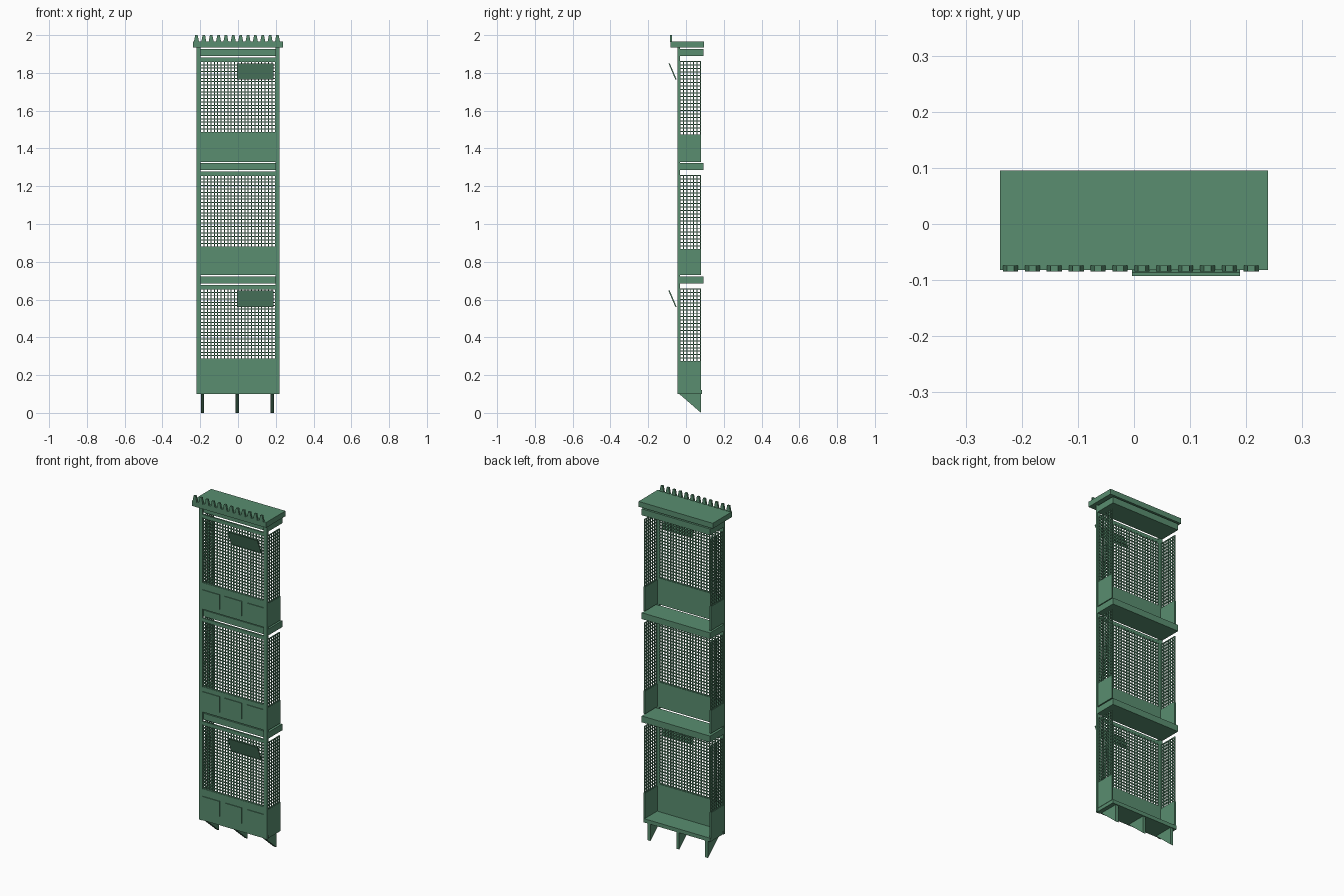
import bpy, bmesh
from mathutils import Vector

cube = bpy.data.objects.get("Cube")
if cube:
    bpy.data.objects.remove(cube)

green = bpy.data.materials.new("painted_green")
green.use_nodes = True
colour = (0.10, 0.27, 0.16, 1)
green.diffuse_color = colour
green.node_tree.nodes["Principled BSDF"].inputs["Base Color"].default_value = colour


def finish(name, bm):
    bmesh.ops.recalc_face_normals(bm, faces=bm.faces)
    mesh = bpy.data.meshes.new(name)
    bm.to_mesh(mesh)
    bm.free()
    mesh.materials.append(green)
    obj = bpy.data.objects.new(name, mesh)
    bpy.context.collection.objects.link(obj)
    return obj


def add_box(bm, x, y, z):
    """Add a box spanning three (low, high) ranges."""
    verts = bmesh.ops.create_cube(bm, size=1)["verts"]
    for v in verts:
        v.co = Vector(((r[0] + r[1]) / 2 + c * (r[1] - r[0])) for r, c in zip((x, y, z), v.co))


def box(name, x, y, z):
    bm = bmesh.new()
    add_box(bm, x, y, z)
    return finish(name, bm)


def add_prism(bm, points, offset):
    face = bm.faces.new([bm.verts.new(p) for p in points])
    ext = bmesh.ops.extrude_face_region(bm, geom=[face])
    moved = [g for g in ext["geom"] if isinstance(g, bmesh.types.BMVert)]
    bmesh.ops.translate(bm, verts=moved, vec=offset)


def steps(low, high, count):
    return [low + (high - low) * i / count for i in range(count + 1)]


W = 0.0026  # half thickness of a lattice wire


def lattice(name, span, height, columns, rows, place):
    """Woven grid; place turns a run along the wall into x and y ranges."""
    bm = bmesh.new()
    for u in steps(span[0] + W, span[1] - W, columns):
        add_box(bm, *place((u - W, u + W)), height)
    for z in steps(height[0] + W, height[1] - W, rows):
        add_box(bm, *place(span), (z - W, z + W))
    return finish(name, bm)


SIDES = (("left", 1), ("right", -1))


def side_range(sign, inner, outer):
    return tuple(sorted((sign * inner, sign * outer)))


# Front posts running the full height
for side, s in SIDES:
    box(f"{side}_front_post", side_range(s, 0.198, 0.22), (-0.046, -0.033), (0.10, 1.937))

# Three storeys: apron, raised panels, side walls and lattices
tiers = [("lower", 0.10, 0.12, 0.283, 0.658), ("middle", 0.73, 0.73, 0.877, 1.26),
         ("upper", 1.329, 1.329, 1.483, 1.863)]
panel_heights = [(0.15, 0.24), (0.757, 0.85), (1.357, 1.443)]
for (tier, base, wall_base, sill, top), panel_z in zip(tiers, panel_heights):
    box(f"{tier}_front_apron", (-0.2, 0.2), (-0.042, -0.032), (base, sill))
    for place, x in (("right", -0.143), ("centre", 0), ("left", 0.143)):
        box(f"{tier}_{place}_raised_panel", (x - 0.055, x + 0.055), (-0.046, -0.041), panel_z)
    lattice(f"{tier}_front_lattice", (-0.2, 0.2), (sill, top), 22, 21,
            lambda u: (u, (-0.04, -0.035)))
    box(f"{tier}_top_rail", (-0.2, 0.2), (-0.044, -0.034), (top, top + 0.018))
    for side, s in SIDES:
        wall_x = side_range(s, 0.208, 0.217)
        box(f"{tier}_{side}_wall", wall_x, (-0.035, 0.08), (wall_base, sill - 0.014))
        wire_x = side_range(s, 0.21, 0.215)
        lattice(f"{tier}_{side}_lattice", (-0.034, 0.079), (sill - 0.014, top), 6, 21,
                lambda u, wx=wire_x: (wx, u))

# Floor and projecting shelves
box("bottom_floor", (-0.215, 0.215), (-0.042, 0.085), (0.10, 0.122))
for name, z in (("lower", 0.684), ("middle", 1.285), ("upper", 1.89)):
    box(f"{name}_shelf", (-0.22, 0.22), (-0.036, 0.093), (z, z + 0.037))

# Roof slab and crest of tapered teeth
box("roof_slab", (-0.239, 0.239), (-0.082, 0.095), (1.935, 1.966))
bm = bmesh.new()
for x in steps(-0.22, 0.209, 11):
    outline = [(-0.0135, 1.964), (0.0135, 1.964), (0.0065, 2.0), (-0.0065, 2.0)]
    add_prism(bm, [(x + dx, -0.085, z) for dx, z in outline], (0, 0.011, 0))
finish("roof_crest", bm)

# Tilted window flaps
for name, z in (("lower", 0.56), ("upper", 1.764)):
    bm = bmesh.new()
    outline = [(-0.056, z), (-0.049, z), (-0.086, z + 0.087), (-0.093, z + 0.087)]
    add_prism(bm, [(-0.004, y, h) for y, h in outline], (0.193, 0, 0))
    finish(f"{name}_window_flap", bm)

# Triangular brackets under the floor
for name, x in (("right", -0.188), ("centre", -0.003), ("left", 0.182)):
    bm = bmesh.new()
    outline = [(-0.038, 0.102), (0.08, 0.102), (0.08, 0.0)]
    add_prism(bm, [(x - 0.009, y, z) for y, z in outline], (0.018, 0, 0))
    finish(f"{name}_bracket", bm)
